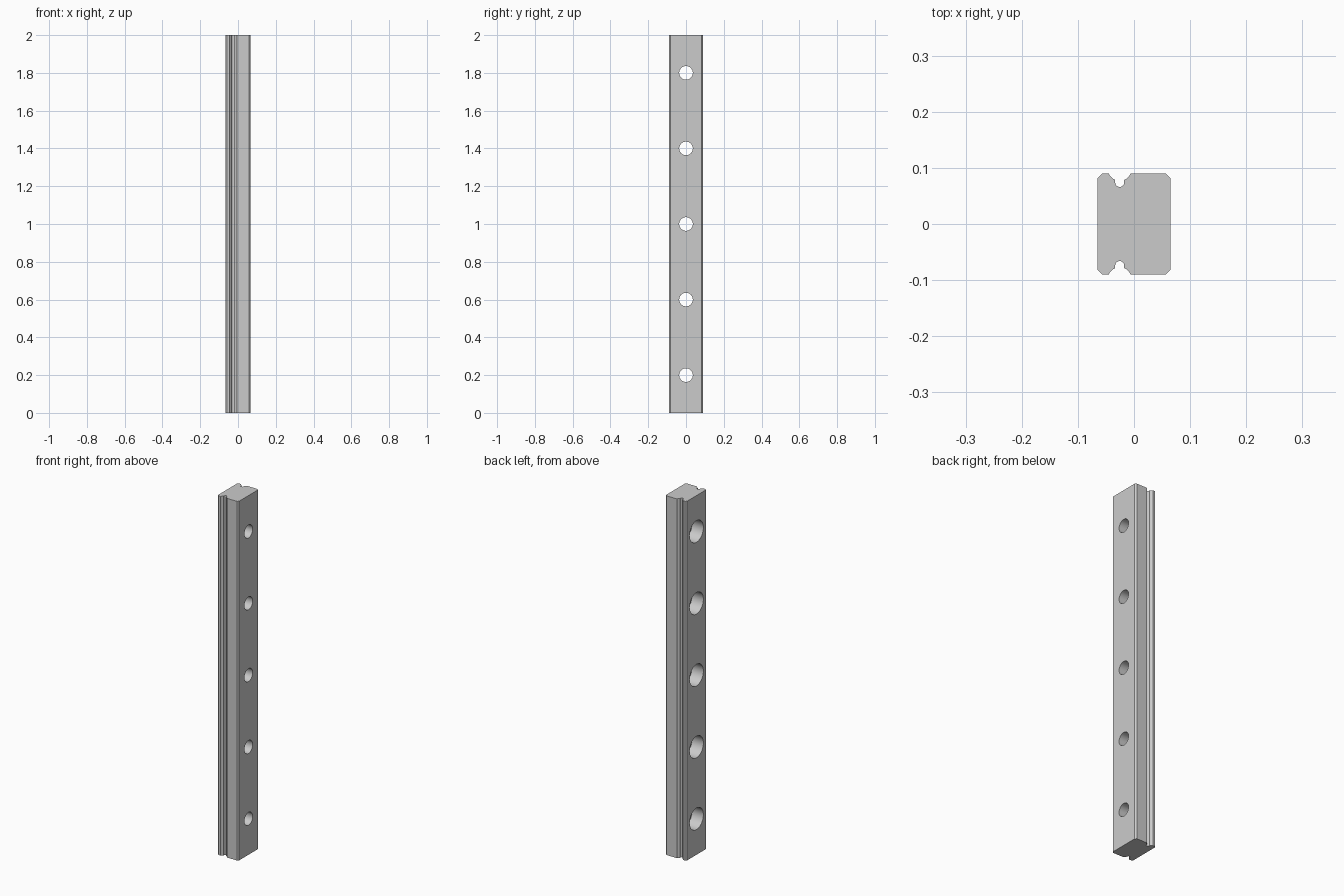
import bpy, bmesh
from math import sin, cos, pi, radians
from mathutils import Matrix, Vector

if "Cube" in bpy.data.objects:
    bpy.data.objects.remove(bpy.data.objects["Cube"])

LENGTH, HALF_X, HALF_Y, CHAMFER = 2.0, 0.065, 0.09, 0.008
GROOVE_X = -0.0255
HOLES, PITCH = 5, 0.4


def arc(cx, cy, r, start, end, steps):
    angles = [radians(start + (end - start) * i / steps) for i in range(steps + 1)]
    return [(cx + r * cos(a), cy + r * sin(a)) for a in angles]


def make_object(name, bm):
    bmesh.ops.recalc_face_normals(bm, faces=bm.faces)
    mesh = bpy.data.meshes.new(name)
    bm.to_mesh(mesh)
    bm.free()
    obj = bpy.data.objects.new(name, mesh)
    bpy.context.collection.objects.link(obj)
    return obj


# Rail cross-section: chamfered corners and a ball groove with a relief slot
half = [(-HALF_X, HALF_Y - CHAMFER), (-HALF_X + CHAMFER, HALF_Y)]
half += arc(GROOVE_X, 0.098, 0.021, 202.4, 247.6, 6)
half += arc(GROOVE_X, 0.074, 0.008, 180, 360, 10)
half += arc(GROOVE_X, 0.098, 0.021, 292.4, 337.6, 6)
half += [(HALF_X - CHAMFER, HALF_Y), (HALF_X, HALF_Y - CHAMFER)]
profile = half + [(x, -y) for x, y in reversed(half)]

bm = bmesh.new()
base = bm.faces.new([bm.verts.new((x, y, 0)) for x, y in profile])
top = bmesh.ops.extrude_face_region(bm, geom=[base])
bmesh.ops.translate(bm, vec=(0, 0, LENGTH),
                    verts=[g for g in top["geom"] if isinstance(g, bmesh.types.BMVert)])
rail = make_object("rail", bm)


# Stepped bolt hole cutter: wide counterbore from -x, narrow bore through to +x
def add_hole(bm, z):
    outline = [(-0.1, 0.06), (0.005, 0.06), (0.005, 0.036), (0.1, 0.036)]
    count = 48
    rings = [[bm.verts.new((x, r * cos(2 * pi * i / count), z + r * sin(2 * pi * i / count)))
              for i in range(count)] for x, r in outline]
    for a, b in zip(rings, rings[1:]):
        for i in range(count):
            j = (i + 1) % count
            bm.faces.new((a[i], a[j], b[j], b[i]))
    bm.faces.new(rings[0])
    bm.faces.new(rings[-1])


bm = bmesh.new()
for i in range(HOLES):
    add_hole(bm, LENGTH / 2 + (i - (HOLES - 1) / 2) * PITCH)
cutter = make_object("bolt_hole_cutter", bm)

# Cut the holes, then discard the cutter
cut = rail.modifiers.new("bolt_holes", "BOOLEAN")
cut.operation = "DIFFERENCE"
cut.solver = "EXACT"
cut.object = cutter
bpy.ops.object.select_all(action="DESELECT")
bpy.context.view_layer.objects.active = rail
rail.select_set(True)
bpy.ops.object.modifier_apply(modifier=cut.name)
bpy.data.objects.remove(cutter)
bpy.ops.object.shade_smooth_by_angle(angle=radians(30))
